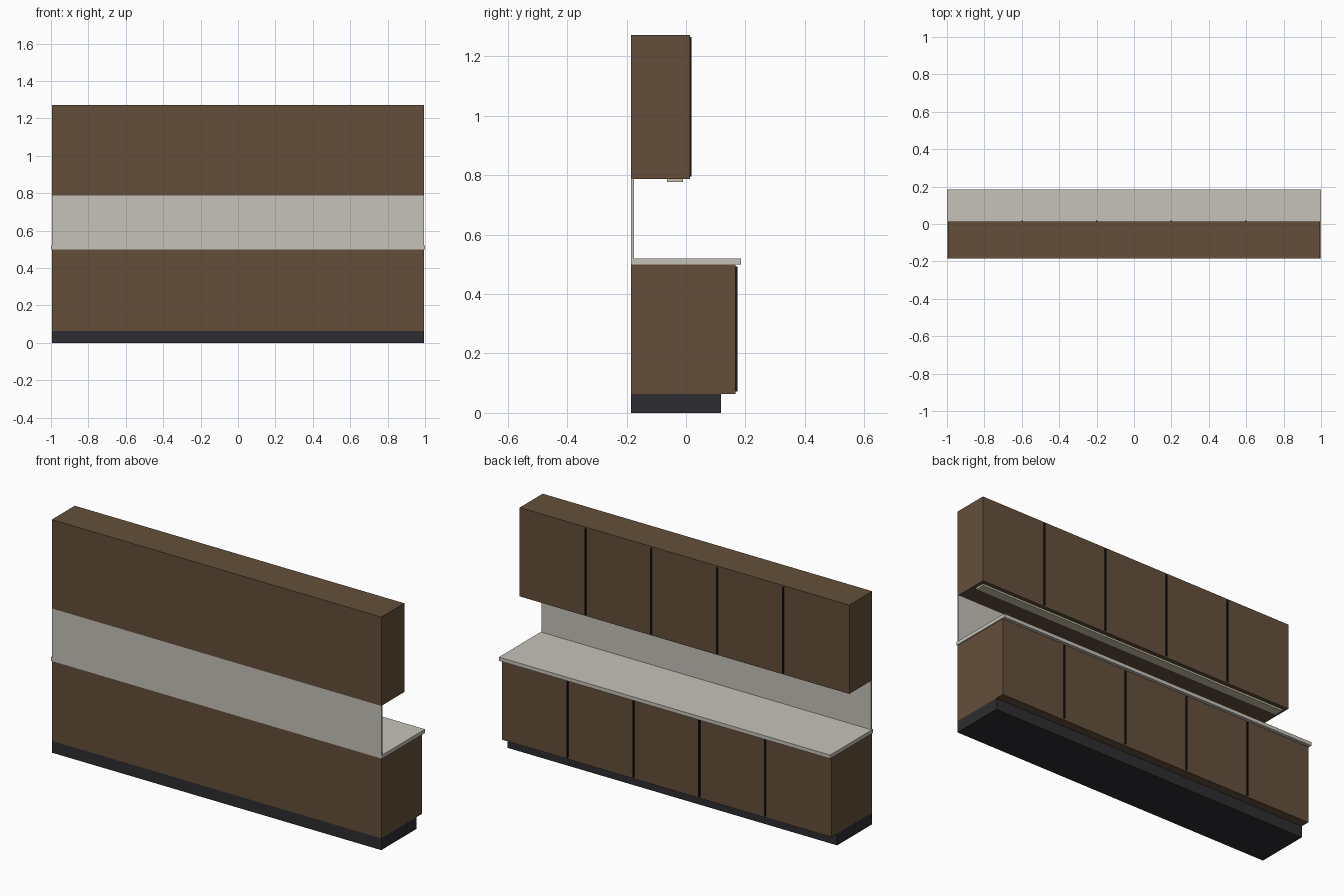
import bpy
import bmesh

if "Cube" in bpy.data.objects:
    bpy.data.objects.remove(bpy.data.objects["Cube"])


def material(name, rgb):
    m = bpy.data.materials.new(name)
    m.diffuse_color = (*rgb, 1)
    m.use_nodes = True
    m.node_tree.nodes["Principled BSDF"].inputs["Base Color"].default_value = m.diffuse_color
    return m


wood = material("dark_wood", (0.127, 0.078, 0.043))
stone = material("pale_stone", (0.56, 0.54, 0.48))
base = material("plinth_grey", (0.027, 0.027, 0.032))
black = material("gap_black", (0.008, 0.008, 0.009))
glow = material("lamp_cream", (0.56, 0.53, 0.39))


def box(name, x, y, z, mat):
    """Box from (min, max) ranges on each axis."""
    bm = bmesh.new()
    bmesh.ops.create_cube(bm, size=1)
    for v in bm.verts:
        v.co = [r[0] if c < 0 else r[1] for c, r in zip(v.co, (x, y, z))]
    mesh = bpy.data.meshes.new(name)
    bm.to_mesh(mesh)
    bm.free()
    mesh.materials.append(mat)
    ob = bpy.data.objects.new(name, mesh)
    bpy.context.collection.objects.link(ob)
    return ob


HALF = 0.995
BACK = -0.185
FULL = (-HALF, HALF)

# Base units, worktop and splashback
box("plinth", FULL, (BACK, 0.117), (0, 0.064), base)
box("base_cabinet", FULL, (BACK, 0.167), (0.064, 0.5), wood)
box("worktop", (-1, 1), (BACK, 0.185), (0.5, 0.52), stone)
box("splashback", FULL, (BACK, -0.175), (0.52, 0.787), stone)

# Wall units with a light strip underneath
box("wall_cabinet", FULL, (BACK, 0.013), (0.787, 1.272), wood)
box("light_strip", (-0.975, 0.975), (-0.064, -0.01), (0.777, 0.787), glow)

# Dark vertical strips dividing each row into five doors
for i in range(1, 5):
    cx = -HALF + i * 2 * HALF / 5
    span = (cx - 0.004, cx + 0.004)
    box(f"base_door_gap_{i}", span, (0.163, 0.173), (0.072, 0.492), black)
    box(f"wall_door_gap_{i}", span, (0.009, 0.019), (0.795, 1.264), black)
